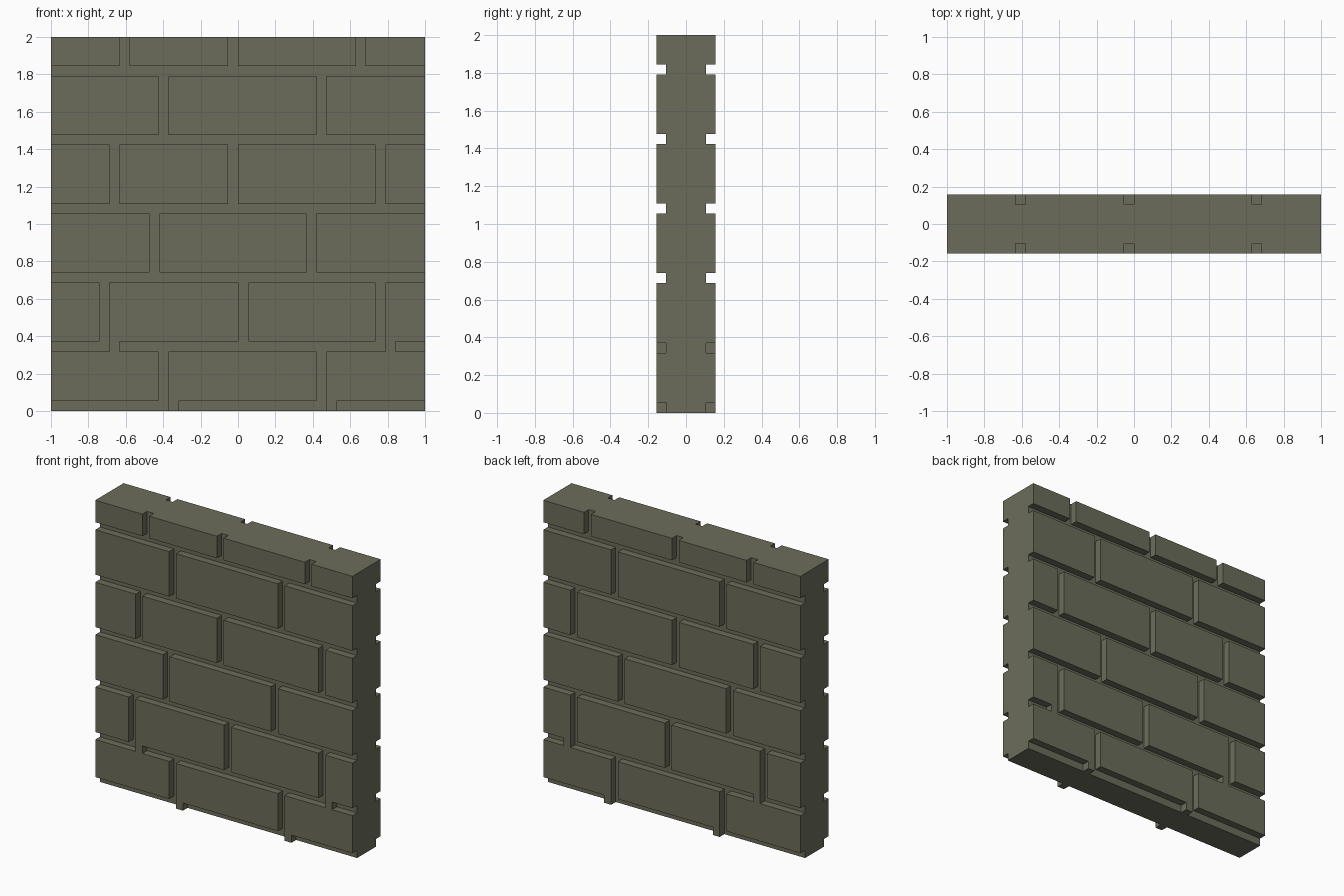
import bpy
import bmesh
from mathutils import Matrix, Vector

old = bpy.data.objects.get("Cube")
if old:
    bpy.data.objects.remove(old, do_unlink=True)

FACE, CORE = 0.157, 0.105     # half thickness at brick faces and at mortar
GAP, PITCH = 0.053, 0.3687    # mortar width and course spacing

stone = bpy.data.materials.new("grey_olive_stone")
stone.use_nodes = True
colour = (0.15, 0.152, 0.105, 1)
stone.diffuse_color = colour
bsdf = stone.node_tree.nodes["Principled BSDF"]
bsdf.inputs["Base Color"].default_value = colour
bsdf.inputs["Roughness"].default_value = 0.9


def add_box(bm, x, y, z):
    """Add a box spanning the given ranges."""
    low, high = Vector((x[0], y[0], z[0])), Vector((x[1], y[1], z[1]))
    place = Matrix.Translation((low + high) / 2) @ Matrix.Diagonal((*(high - low), 1))
    bmesh.ops.create_cube(bm, size=1, matrix=place)


def make_object(name, bm):
    mesh = bpy.data.meshes.new(name)
    bm.to_mesh(mesh)
    bm.free()
    mesh.materials.append(stone)
    obj = bpy.data.objects.new(name, mesh)
    bpy.context.collection.objects.link(obj)
    return obj


# Mortar core
bm = bmesh.new()
add_box(bm, (-1, 1), (-CORE, CORE), (0, 2))
make_object("mortar_core", bm)

# Courses from the bottom: left edge of each vertical joint, then left edges
# of the little feet that bridge the mortar joint below
courses = [
    ((-0.425, 0.42), (-0.372, 0.473)),
    ((-0.74, 0.002, 0.736), (-0.687, 0.789)),
    ((-0.474, 0.367), ()),
    ((-0.686, -0.054, 0.736), ()),
    ((-0.425, 0.42), ()),
    ((-0.634, -0.054, 0.63), ()),
]

for i, (joints, feet) in enumerate(courses):
    bottom = GAP + 0.001 if i == 0 else i * PITCH + 0.002
    top = min((i + 1) * PITCH + 0.002 - GAP, 2)
    bm = bmesh.new()
    starts = [-1] + [j + GAP for j in joints]
    ends = list(joints) + [1]
    for span in zip(starts, ends):
        add_box(bm, span, (-FACE, -CORE), (bottom, top))
    for x in feet:
        add_box(bm, (x, x + GAP), (-FACE, -CORE), (bottom - GAP - 0.001 * (i == 0), bottom))
    course = make_object(f"brick_course_{i + 1}", bm)
    # Same bricks on the back face
    mirror = course.modifiers.new("back_face", "MIRROR")
    mirror.use_axis = (False, True, False)
    mirror.use_mirror_merge = False
